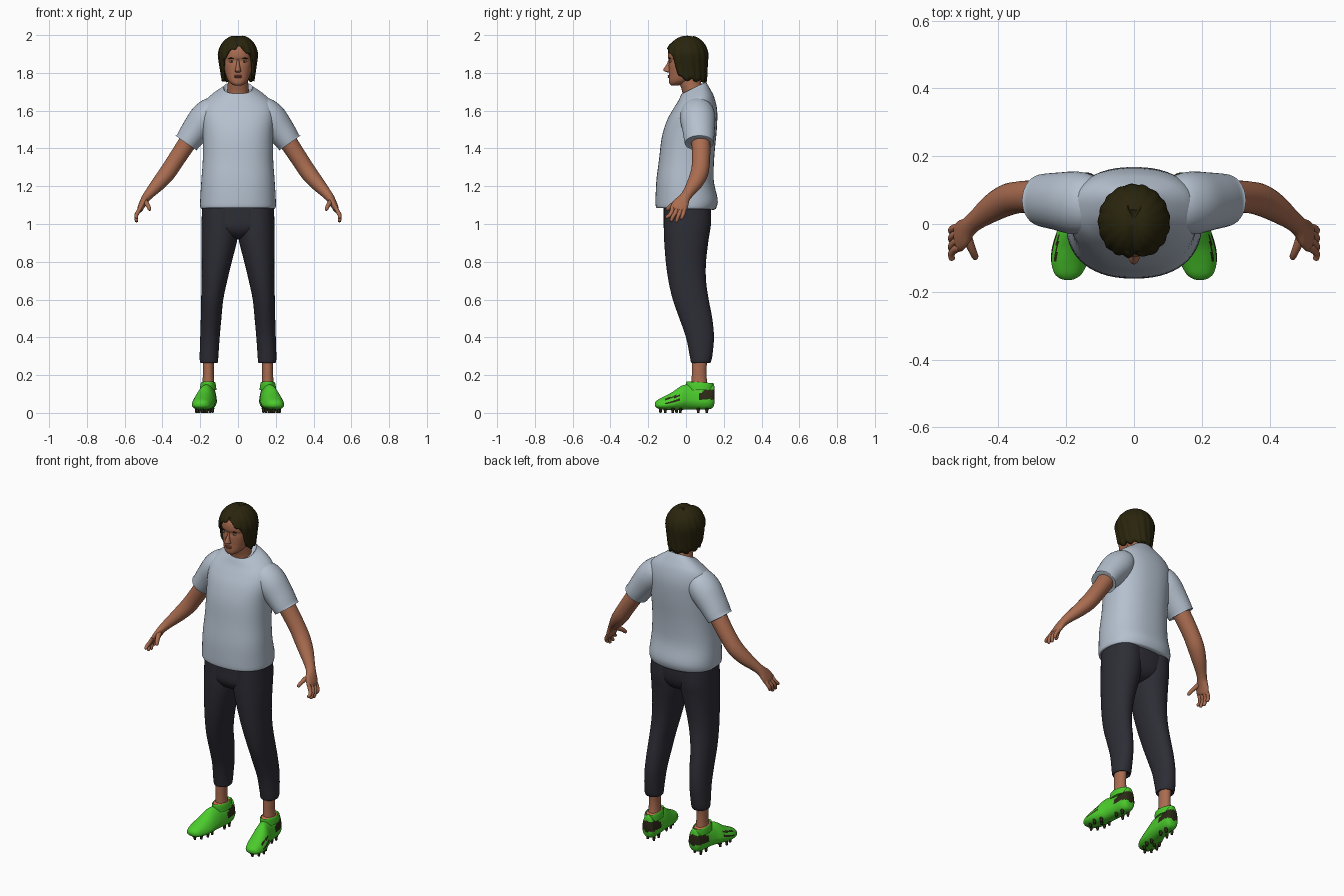
import bpy, bmesh, math
from mathutils import Vector


def material(name, r, g, b):
    m = bpy.data.materials.new(name)
    m.diffuse_color = (r, g, b, 1)
    return m


SKIN = material("skin", 0.40, 0.15, 0.08)
HAIR = material("dark_brown_hair", 0.022, 0.018, 0.004)
SHIRT = material("pale_blue_grey", 0.46, 0.53, 0.62)
TROUSER = material("charcoal", 0.026, 0.026, 0.036)
GREEN = material("bright_green", 0.07, 0.60, 0.025)
DARK = material("shoe_dark", 0.025, 0.022, 0.008)
TRIM = material("orange_trim", 0.60, 0.16, 0.08)
LIPS = material("lips", 0.30, 0.085, 0.055)
WHITE = material("eye_white", 0.45, 0.36, 0.30)


def finish(name, bm, mats, mirror=False, recalc=True):
    if recalc:
        bmesh.ops.recalc_face_normals(bm, faces=bm.faces[:])
    me = bpy.data.meshes.new(name)
    bm.to_mesh(me)
    bm.free()
    ob = bpy.data.objects.new(name, me)
    bpy.context.collection.objects.link(ob)
    for m in mats:
        me.materials.append(m)
    if mirror:
        ob.modifiers.new("mirror", 'MIRROR').use_mirror_merge = False
    bpy.ops.object.select_all(action='DESELECT')
    ob.select_set(True)
    bpy.context.view_layer.objects.active = ob
    bpy.ops.object.shade_smooth_by_angle(angle=math.radians(50))
    return ob


def ring(c, u, v, n=32, e=2.0):
    """Superellipse ring around c with half axes u and v."""
    c, u, v = Vector(c), Vector(u), Vector(v)
    pts = []
    for i in range(n):
        a = 2 * math.pi * i / n
        ca, sa = math.cos(a), math.sin(a)
        pts.append(c + u * math.copysign(abs(ca) ** (2 / e), ca)
                   + v * math.copysign(abs(sa) ** (2 / e), sa))
    return pts


def loft(name, rings, mats, mirror=False, sub=4, rule=None):
    """Smooth skin through the rings, with closed ends."""
    bm = bmesh.new()
    rows, last, n = [], len(rings) - 1, len(rings[0])
    for k in range(last):
        a, b, c, d = (rings[max(k - 1, 0)], rings[k], rings[k + 1], rings[min(k + 2, last)])
        for s in range(sub):
            t = s / sub
            rows.append([0.5 * (2 * q + (r - p) * t + (2 * p - 5 * q + 4 * r - w) * t * t
                                + (3 * q - p - 3 * r + w) * t ** 3)
                         for p, q, r, w in zip(a, b, c, d)])
    rows.append(rings[last])
    vs = [[bm.verts.new(p) for p in row] for row in rows]
    for r0, r1 in zip(vs, vs[1:]):
        for i in range(n):
            j = (i + 1) % n
            bm.faces.new((r0[i], r0[j], r1[j], r1[i]))
    bm.faces.new(vs[0])
    bm.faces.new(vs[-1])
    if rule:
        for f in bm.faces:
            f.material_index = rule(f.calc_center_median())
    return finish(name, bm, mats, mirror)


def level(zf, zb, x0, x1, yf, yb, e=2.0, n=40):
    """Near-horizontal ring, front height zf and back height zb."""
    return ring(((x0 + x1) / 2, (yf + yb) / 2, (zf + zb) / 2), ((x1 - x0) / 2, 0, 0),
                (0, (yb - yf) / 2, (zb - zf) / 2), n, e)


def tube(name, path, mat, mirror=True, n=20, sub=4):
    """Limb along points (x, y, z, half depth, half thickness)."""
    pts = [Vector(p[:3]) for p in path]
    rings = []
    for i, p in enumerate(path):
        t = (pts[min(i + 1, len(pts) - 1)] - pts[max(i - 1, 0)]).normalized()
        u = (Vector((0, 1, 0)) - t * t.y).normalized()
        rings.append(ring(pts[i], u * p[3], t.cross(u) * p[4], n))
    return loft(name, rings, [mat], mirror, sub)


def blob(name, loc, size, mat, mirror=False):
    bm = bmesh.new()
    bmesh.ops.create_uvsphere(bm, u_segments=16, v_segments=10, radius=1)
    for v in bm.verts:
        v.co = Vector([a * b + c for a, b, c in zip(v.co, size, loc)])
    return finish(name, bm, [mat], mirror)


# shirt body with tilted collar
body = [(1.085, 1.075, .188, -.15, .148), (1.09, 1.085, .199, -.159, .16), (1.13, 1.13, .2, -.161, .168),
        (1.23, 1.23, .194, -.157, .147), (1.34, 1.36, .186, -.143, .15), (1.46, 1.50, .187, -.128, .163),
        (1.55, 1.60, .193, -.10, .165), (1.61, 1.67, .180, -.067, .15), (1.65, 1.715, .135, -.042, .128),
        (1.683, 1.745, .085, -.026, .11), (1.69, 1.752, .077, -.018, .104), (1.68, 1.742, .069, -.008, .096)]
loft("shirt_body", [level(a, b, -x, x, f, k, 2.3, 56) for a, b, x, f, k in body], [SHIRT])
# sleeves
tube("sleeve", [(.09, .06, 1.615, .06, .055), (.13, .06, 1.60, .085, .075), (.172, .062, 1.56, .093, .085),
                (.225, .067, 1.495, .085, .076), (.268, .07, 1.436, .078, .066), (.273, .07, 1.429, .073, .060),
                (.270, .07, 1.433, .06, .05)], SHIRT, n=32)

# trousers: hips and legs
hips = [(1.12, .185, -.118, .132), (1.04, .19, -.119, .133), (.98, .175, -.116, .122),
        (.94, .11, -.09, .095), (.92, .04, -.05, .05)]
loft("trouser_hips", [level(z, z, -x, x, f, k, 2.3) for z, x, f, k in hips], [TROUSER])
leg = [(1.10, .0, .19, -.118, .132), (1.0, -.002, .193, -.118, .132), (.92, .003, .194, -.116, .12),
       (.80, .033, .192, -.107, .106), (.70, .057, .193, -.093, .106), (.60, .078, .195, -.07, .12),
       (.50, .088, .197, -.035, .139), (.40, .097, .2, 0, .148), (.30, .104, .203, .02, .139),
       (.27, .106, .201, .026, .131), (.264, .112, .196, .032, .125), (.275, .122, .186, .04, .115)]
loft("trouser_leg", [level(z, z, a, b, f, k, 2.1) for z, a, b, f, k in leg], [TROUSER], True)
tube("ankle", [(.155, .075, .32, .042, .032), (.157, .07, .24, .039, .029), (.157, .07, .18, .04, .03),
               (.157, .072, .12, .046, .036)], SKIN)

# shoes: (y, centre x, half width, bottom, top, top narrowing)
shoe = [(.152, .153, .018, .06, .13, 0), (.143, .153, .037, .03, .158, .3), (.115, .155, .045, .018, .152, .35),
        (.06, .158, .047, .018, .145, .3), (.01, .165, .052, .018, .15, .4), (-.025, .174, .058, .016, .143, .45),
        (-.07, .183, .062, .015, .112, .4), (-.11, .190, .057, .016, .09, .3), (-.145, .194, .043, .022, .072, .2),
        (-.160, .195, .025, .03, .06, .1), (-.165, .195, .010, .038, .052, 0)]
sections = []
for y, x, w, z0, z1, taper in shoe:
    pts = ring((x, y, (z0 + z1) / 2), (w, 0, 0), (0, 0, (z1 - z0) / 2), 44, 2.4)
    for p in pts:
        p.x = x + (p.x - x) * (1 - taper * max(0, (p.z - z0) / (z1 - z0) - .3) / .7)
    sections.append(pts)


def shoe_colour(c):
    heel = c.y > .065 and .07 < c.z < .125 and c.z < .09 + (c.y - .06) * .8
    slash = c.x > .205 and -.11 < c.y < -.03 and any(
        abs(c.z - h - .3 * (c.y + .07)) < .005 for h in (.062, .083))
    return 1 if heel or slash else 0


loft("shoe", sections, [GREEN, DARK], True, 7, shoe_colour)
# ankle opening of the shoe and its trim
loft("shoe_collar", [level(a, b, .158 - x, .158 + x, .075 - y, .075 + y * .95) for a, b, x, y in
                     ((.12, .12, .044, .07), (.15, .145, .041, .074), (.166, .158, .036, .072),
                      (.15, .145, .031, .06))], [GREEN], True)
loft("shoe_trim", [level(z + .004, z - .004, .158 - x, .158 + x, .072 - y, .07 + y) for z, x, y in
                   ((.140, .035, .058), (.157, .035, .060), (.162, .032, .052))], [TRIM], True, 2)
# studs
bm = bmesh.new()
for x, y in ((.135, .11), (.175, .11), (.135, .065), (.178, .065), (.15, -.03), (.205, -.03),
             (.15, -.07), (.22, -.07), (.185, -.05), (.165, -.11), (.215, -.11), (.19, -.135)):
    made = bmesh.ops.create_cone(bm, cap_ends=True, segments=8, radius1=.006, radius2=.010, depth=.026)
    bmesh.ops.translate(bm, verts=made['verts'], vec=(x, y, .013))
finish("shoe_studs", bm, [DARK], True)

# arms with palms
tube("arm", [(.24, .075, 1.475, .05, .05), (.285, .08, 1.405, .049, .047), (.338, .079, 1.325, .047, .045),
             (.377, .070, 1.267, .047, .044), (.42, .046, 1.215, .041, .038), (.465, .012, 1.165, .030, .028),
             (.488, -.008, 1.137, .030, .023), (.505, -.027, 1.108, .042, .019),
             (.517, -.040, 1.082, .043, .016), (.521, -.044, 1.070, .036, .011)], SKIN, n=28)
# fingers and thumb
for i, (y0, y1, tip) in enumerate(((-.075, -.102, 1.030), (-.053, -.078, 1.013),
                                   (-.031, -.050, 1.010), (-.011, -.024, 1.024))):
    tube("finger_%d" % (i + 1), [(.512, y0 + .004, 1.095, .010, .010), (.528, y0, 1.066, .0115, .011),
                                 (.539, (y0 + y1) / 2, 1.045, .0105, .010), (.537, y1, tip + .006, .009, .009),
                                 (.534, y1, tip, .004, .004)], SKIN, n=12, sub=3)
tube("thumb", [(.497, -.025, 1.128, .016, .014), (.485, -.058, 1.11, .014, .013), (.475, -.082, 1.094, .012, .011),
               (.468, -.098, 1.078, .010, .009), (.466, -.102, 1.073, .004, .004)], SKIN, n=12, sub=3)

# neck and head
neck = [(1.64, .065, -.015, .11), (1.70, .058, -.02, .095), (1.75, .054, -.035, .08), (1.80, .054, -.04, .08)]
loft("neck", [level(z, z, -x, x, f, k) for z, x, f, k in neck], [SKIN])
head = [(1.733, .018, -.078, -.04), (1.742, .036, -.087, -.01), (1.762, .054, -.091, .03), (1.80, .068, -.091, .07),
        (1.84, .076, -.092, .088), (1.865, .078, -.089, .092), (1.885, .079, -.096, .094), (1.92, .078, -.093, .092),
        (1.95, .068, -.075, .08), (1.975, .04, -.04, .05)]
loft("head", [level(z, z, -x, x, f, k, 2.25) for z, x, f, k in head], [SKIN])
# face
nose = [(1.872, .006, -.092), (1.845, .009, -.103), (1.822, .013, -.118), (1.810, .017, -.117), (1.803, .012, -.10)]
loft("nose", [level(z, z, -x, x, f, -.07, 2, 16) for z, x, f in nose], [SKIN])
blob("upper_lip", (0, -.090, 1.785), (.024, .007, .0045), LIPS)
blob("lower_lip", (0, -.090, 1.777), (.020, .007, .0050), LIPS)
blob("eye", (.033, -.081, 1.860), (.014, .006, .0055), WHITE, True)
blob("iris", (.033, -.0845, 1.860), (.0055, .004, .0052), DARK, True)
blob("eyebrow", (.034, -.087, 1.877), (.019, .005, .0035), HAIR, True)
blob("ear", (.080, .012, 1.845), (.008, .018, .030), SKIN, True)

# hair: columns hanging from the crown to a hairline that varies round the head
HAIRLINE = ((0, 1.942), (15, 1.925), (35, 1.90), (50, 1.868), (62, 1.79), (75, 1.765), (180, 1.753))


def hairline(deg):
    for (a, za), (b, zb) in zip(HAIRLINE, HAIRLINE[1:]):
        if deg <= b:
            return za + (zb - za) * (deg - a) / (b - a)
    return HAIRLINE[-1][1]


bm = bmesh.new()
N, ROWS = 96, 18
top = bm.verts.new((0, .005, 1.985))
columns = []
for i in range(N):
    th = 2 * math.pi * i / N
    off = abs((math.degrees(th) + 180) % 360 - 180)
    end = hairline(off) + .007 * math.sin(11 * th)
    col = []
    for k in range(1, ROWS + 1):
        z = 1.994 - (1.994 - end) * (k / ROWS) ** 1.7
        if z > 1.89:
            r = math.sqrt(max(0, 1 - ((z - 1.89) / .105) ** 2))
        else:
            r = 1 - (1.89 - z) * (.6 + 1.0 * math.sin(th) ** 2)
        r *= 1 + .028 * math.sin(17 * th + 25 * z) * k / ROWS
        x, y = .099 * r * math.sin(th), .006 - .105 * r * math.cos(th)
        part = .012 * math.exp(-(x / .018) ** 2) if y < .04 and z > 1.95 else 0
        col.append(bm.verts.new((x, y, z - part)))
    columns.append(col)
for i in range(N):
    a, b = columns[i], columns[(i + 1) % N]
    bm.faces.new((top, a[0], b[0]))
    for k in range(ROWS - 1):
        bm.faces.new((a[k], a[k + 1], b[k + 1], b[k]))
hair = finish("hair", bm, [HAIR], recalc=False)
thick = hair.modifiers.new("thickness", 'SOLIDIFY')
thick.thickness, thick.offset = .014, 0
